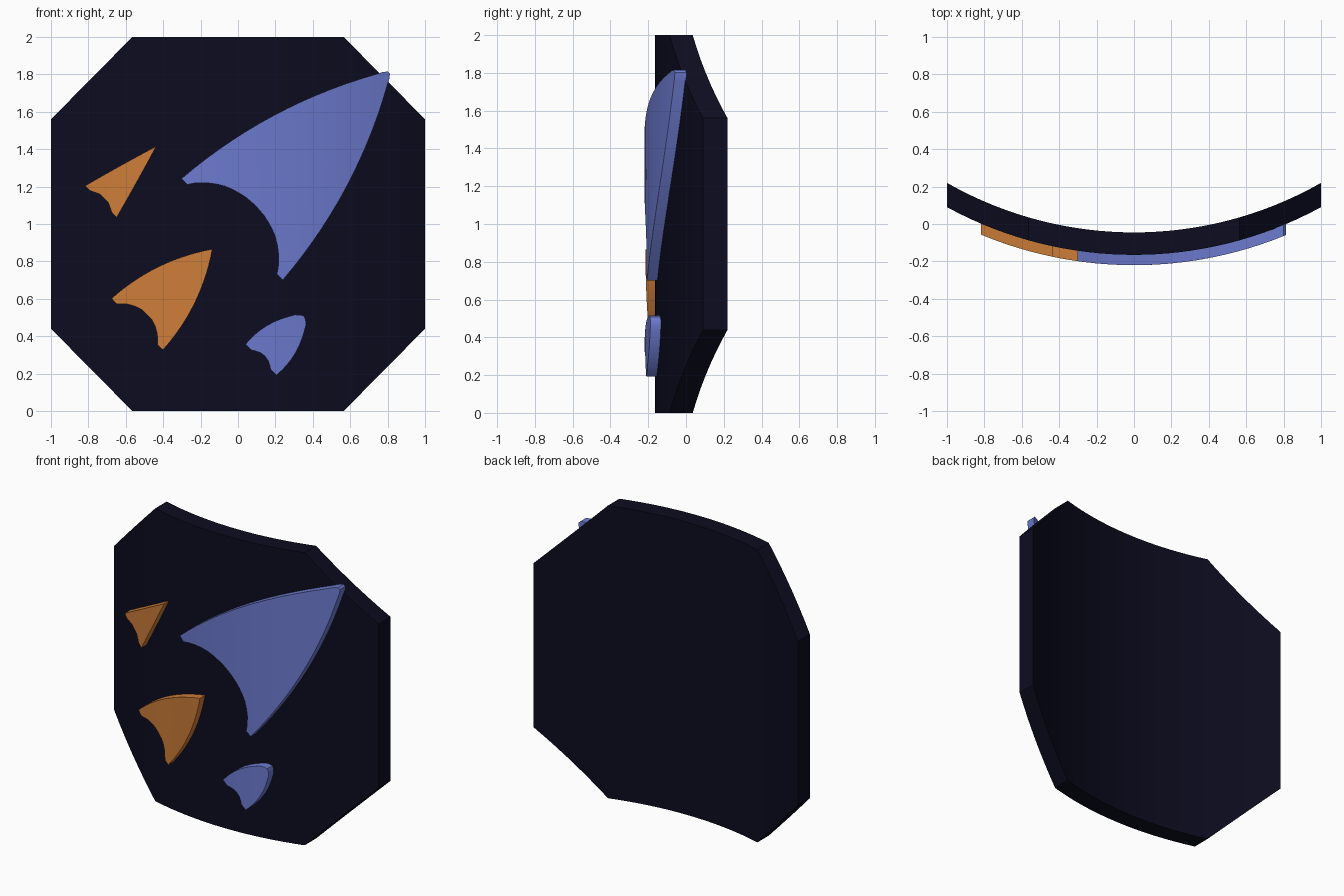
import bpy, bmesh, math
from mathutils import Vector

if "Cube" in bpy.data.objects:
    bpy.data.objects.remove(bpy.data.objects["Cube"])


def material(name, color):
    m = bpy.data.materials.new(name)
    m.diffuse_color = (*color, 1)
    m.use_nodes = True
    m.node_tree.nodes["Principled BSDF"].inputs["Base Color"].default_value = m.diffuse_color
    return m


NAVY = material("navy", (0.0037, 0.0037, 0.0144))
BLUE = material("periwinkle", (0.15, 0.195, 0.62))
ORANGE = material("orange", (0.61, 0.205, 0.04))


def arc(x, y0, radius):
    """Depth of a vertical cylinder surface at x."""
    return y0 + radius - math.sqrt(radius ** 2 - x * x)


FRONT, BACK, RAISED = (-0.165, 2.088), (-0.045, 2.02), (-0.22, 2.13)
INNER = (-0.162, 2.088)


def curved_plate(name, outline, front, back, mat):
    """Slice an x-z outline into strips, thicken it and bend it to two arcs."""
    bm = bmesh.new()
    bm.faces.new([bm.verts.new((x, 0, z)) for x, z in outline])
    for i in range(-15, 16):
        bmesh.ops.bisect_plane(bm, geom=bm.verts[:] + bm.edges[:] + bm.faces[:],
                               dist=1e-5, plane_co=(i / 16, 0, 0), plane_no=(1, 0, 0))
    new = bmesh.ops.extrude_face_region(bm, geom=bm.faces[:])["geom"]
    back_verts = {v for v in new if isinstance(v, bmesh.types.BMVert)}
    for v in bm.verts:
        v.co.y = arc(v.co.x, *(back if v in back_verts else front))
    bmesh.ops.recalc_face_normals(bm, faces=bm.faces[:])
    me = bpy.data.meshes.new(name)
    bm.to_mesh(me)
    bm.free()
    me.materials.append(mat)
    ob = bpy.data.objects.new(name, me)
    bpy.context.collection.objects.link(ob)
    bpy.ops.object.select_all(action="DESELECT")
    ob.select_set(True)
    bpy.context.view_layer.objects.active = ob
    bpy.ops.object.shade_smooth_by_angle(angle=math.radians(25))
    return ob


def fin(name, notch, bulge, tip, c, mat):
    """Fin mirrored on the diagonal z = x + c: notch points, bulged edge, tip points."""
    a, b = Vector(notch[-1]), Vector(tip[0])
    d = b - a
    ctrl = (a + b) / 2 + Vector((-d.y, d.x)).normalized() * bulge * 2
    edge = []
    for i in range(1, 14):
        t = i / 14
        edge.append(tuple(a * (1 - t) ** 2 + ctrl * 2 * t * (1 - t) + b * t * t))
    half = notch + edge + tip
    mirrored = [(z - c, x + c) for x, z in reversed(half)]
    if (Vector(mirrored[0]) - Vector(half[-1])).length < 0.01:
        mirrored = mirrored[1:]
    return curved_plate(name, half + mirrored, RAISED, INNER, mat)


# Curved octagonal panel
K = 0.565
curved_plate("panel", [(-K, 0), (K, 0), (1, 1 - K + 0.005), (1, 1 + K - 0.005),
                       (K, 2), (-K, 2), (-1, 1 + K - 0.005), (-1, 1 - K + 0.005)],
             FRONT, BACK, NAVY)

# Raised fins
fin("large_blue_fin",
    [(0.08, 1.11), (0.045, 1.14), (0.01, 1.163), (-0.03, 1.185), (-0.07, 1.202),
     (-0.12, 1.214), (-0.17, 1.22), (-0.235, 1.218), (-0.27, 1.211), (-0.302, 1.243)],
    0.065, [(0.745, 1.803), (0.775, 1.813), (0.80, 1.815)], 1.003, BLUE)
fin("small_blue_fin",
    [(0.142, 0.295), (0.12, 0.312), (0.09, 0.322), (0.07, 0.326), (0.04, 0.357)],
    0.022, [(0.27, 0.505), (0.305, 0.515), (0.335, 0.514), (0.354, 0.507)], 0.152, BLUE)
fin("large_orange_fin",
    [(-0.485, 0.515), (-0.515, 0.542), (-0.55, 0.56), (-0.59, 0.571),
     (-0.65, 0.573), (-0.676, 0.602)],
    0.042, [(-0.137, 0.866)], 1.003, ORANGE)
fin("small_orange_fin",
    [(-0.712, 1.14), (-0.74, 1.16), (-0.79, 1.178), (-0.818, 1.204)],
    0.002, [(-0.437, 1.416)], 1.853, ORANGE)
